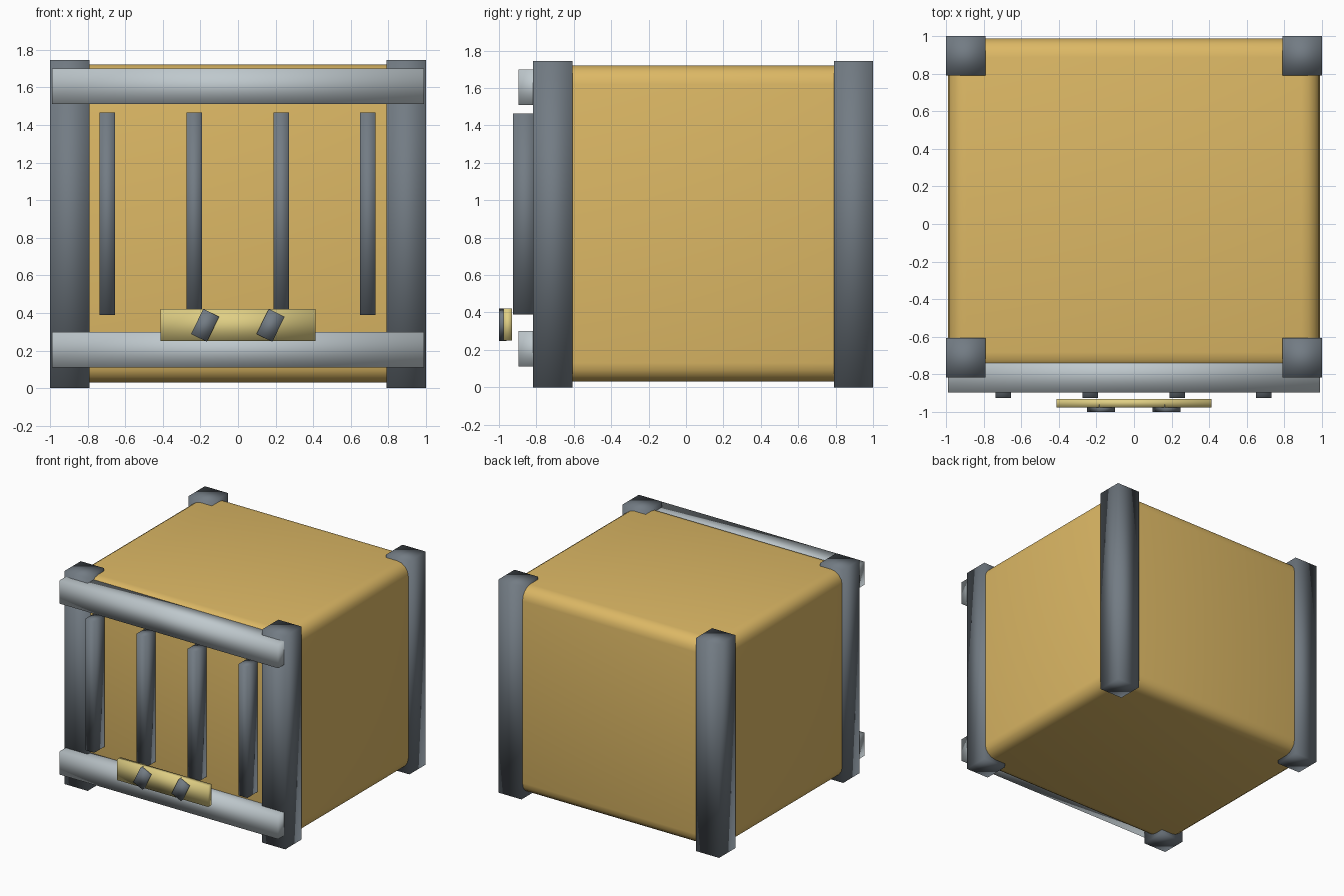
import bpy, bmesh, math
from mathutils import Matrix, Vector

default = bpy.data.objects.get("Cube")
if default:
    bpy.data.objects.remove(default, do_unlink=True)


def material(name, rgb):
    m = bpy.data.materials.new(name)
    m.use_nodes = True
    m.diffuse_color = (*rgb, 1)
    bsdf = next(n for n in m.node_tree.nodes if n.type == 'BSDF_PRINCIPLED')
    bsdf.inputs["Base Color"].default_value = (*rgb, 1)
    bsdf.inputs["Roughness"].default_value = 0.6
    return m


GOLD = material("warm gold", (0.72, 0.48, 0.13))
DARK = material("slate grey", (0.17, 0.20, 0.23))
LIGHT = material("pale steel", (0.52, 0.58, 0.61))
BRASS = material("pale brass", (0.74, 0.62, 0.23))


def box(name, mat, low, high, bevel=0, tilt=0):
    """Softly shaded box between two corners, tilted about its own depth axis."""
    low, high = Vector(low), Vector(high)
    bm = bmesh.new()
    bmesh.ops.create_cube(bm, size=1, matrix=Matrix.Diagonal((*(high - low), 1)))
    if bevel:
        bmesh.ops.bevel(bm, geom=bm.edges[:], offset=bevel, segments=4,
                        profile=0.5, affect='EDGES')
    for f in bm.faces:
        f.smooth = True
    mesh = bpy.data.meshes.new(name)
    bm.to_mesh(mesh)
    bm.free()
    mesh.materials.append(mat)
    ob = bpy.data.objects.new(name, mesh)
    ob.location = (low + high) / 2
    ob.rotation_euler.y = math.radians(tilt)
    bpy.context.collection.objects.link(ob)
    return ob


# Rounded main block
box("body", GOLD, (-0.99, -0.782, 0.03), (0.99, 0.987, 1.72), bevel=0.1)

# Four corner posts
for side, x in (("right", -1.0), ("left", 0.79)):
    for end, y in (("front", -0.817), ("back", 0.79)):
        box(f"{end}_{side}_post", DARK, (x, y, 0), (x + 0.21, y + 0.21, 1.745))

# Horizontal rails across the front
for name, z in (("lower_rail", 0.11), ("upper_rail", 1.51)):
    box(name, LIGHT, (-0.99, -0.895, z), (0.99, -0.705, z + 0.19))

# Upright bars between the rails
for i in range(4):
    x = -0.695 + i * 0.462
    box(f"front_bar_{i + 1}", DARK, (x - 0.041, -0.925, 0.39), (x + 0.041, -0.795, 1.465))

# Small plate with two tilted studs
box("plate", BRASS, (-0.413, -0.975, 0.25), (0.413, -0.93, 0.42))
for side, x in (("right", -0.175), ("left", 0.173)):
    box(f"{side}_stud", DARK, (x - 0.047, -1.0, 0.26), (x + 0.047, -0.96, 0.408), tilt=26)
